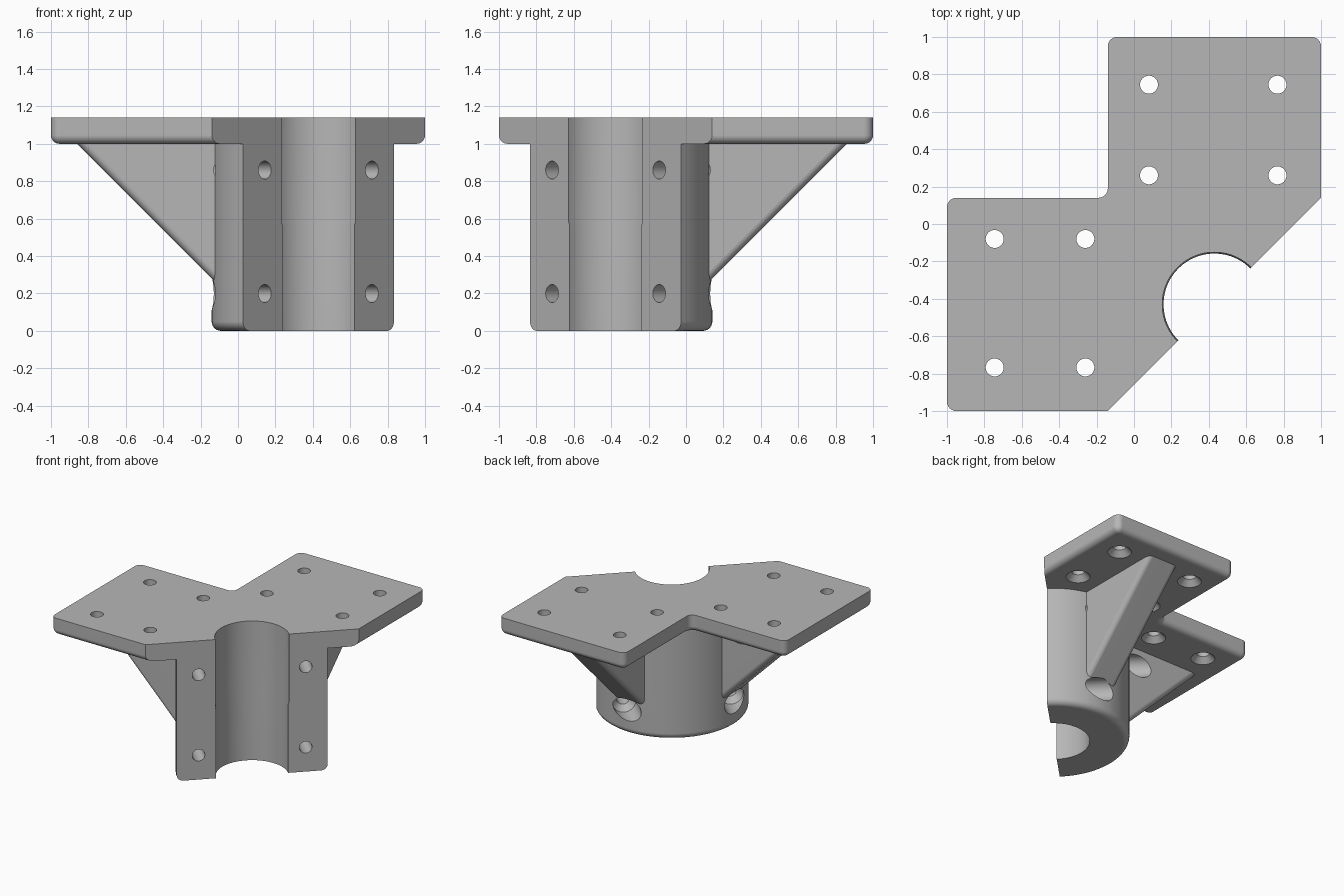
import bpy
import bmesh
from math import cos, sin, pi, radians
from mathutils import Matrix, Vector

if "Cube" in bpy.data.objects:
    bpy.data.objects.remove(bpy.data.objects["Cube"])

TOP, UNDER = 1.14, 1.0          # plate top and underside
C = 0.43                        # socket axis at (C, -C)
FILLET = 0.05
FACE_DIR = Vector((1, -1, 0)).normalized()
ALONG = Vector((1, 1, 0)).normalized()
AXIS = Vector((C, -C, 0))
# Reflection that swaps the two wings of the bracket
SWAP = Matrix(((0, -1, 0, 0), (-1, 0, 0, 0), (0, 0, 1, 0), (0, 0, 0, 1)))

grey = bpy.data.materials.new("plain_grey")
grey.use_nodes = True
grey.diffuse_color = (0.47, 0.47, 0.47, 1)
grey.node_tree.nodes["Principled BSDF"].inputs["Base Color"].default_value = grey.diffuse_color


def finish(name, bm, matrix=Matrix()):
    bm.transform(matrix)
    bmesh.ops.recalc_face_normals(bm, faces=bm.faces)
    mesh = bpy.data.meshes.new(name)
    bm.to_mesh(mesh)
    bm.free()
    mesh.materials.append(grey)
    obj = bpy.data.objects.new(name, mesh)
    bpy.context.collection.objects.link(obj)
    return obj


def prism(outline, depth):
    bm = bmesh.new()
    low = [bm.verts.new((x, y, 0)) for x, y in outline]
    high = [bm.verts.new((x, y, depth)) for x, y in outline]
    bm.faces.new(low)
    bm.faces.new(high)
    for i in range(len(low)):
        j = (i + 1) % len(low)
        bm.faces.new((low[i], low[j], high[j], high[i]))
    bmesh.ops.recalc_face_normals(bm, faces=bm.faces)
    return bm


def round_edges(bm, radius, rule):
    edges = [e for e in bm.edges if rule(*[v.co for v in e.verts])]
    bmesh.ops.bevel(bm, geom=edges, offset=radius, segments=6, profile=0.5,
                    affect='EDGES', clamp_overlap=False)


def lathe(name, profile, matrix=Matrix(), sides=40):
    bm = bmesh.new()
    rings = [[bm.verts.new((r * cos(2 * pi * i / sides), r * sin(2 * pi * i / sides), h))
              for i in range(sides)] for r, h in profile]
    for a, b in zip(rings, rings[1:]):
        for i in range(sides):
            j = (i + 1) % sides
            bm.faces.new((a[i], a[j], b[j], b[i]))
    bm.faces.new(rings[0])
    bm.faces.new(rings[-1])
    return finish(name, bm, matrix)


def combine(target, tool, operation):
    mod = target.modifiers.new(operation, 'BOOLEAN')
    mod.operation, mod.solver, mod.object = operation, 'EXACT', tool
    bpy.context.view_layer.objects.active = target
    bpy.ops.object.modifier_apply(modifier=mod.name)
    bpy.data.objects.remove(tool)


# Two-winged mounting plate with rounded corners and a rounded lower rim
outline = [(-1, -1), (1, -1), (1, 1), (-0.14, 1), (-0.14, 0.14), (-1, 0.14)]
bm = prism(outline, TOP - UNDER)
round_edges(bm, FILLET, lambda a, b: abs(a.z - b.z) > 0.1)
round_edges(bm, FILLET - 0.004, lambda a, b: max(a.z, b.z) < 0.001)
bracket = finish("corner_bracket", bm, Matrix.Translation((0, 0, UNDER)))

# Round socket body with a filleted foot
R = 0.571
foot = [(R - FILLET * (1 - sin(t * pi / 12)), FILLET * (1 - cos(t * pi / 12)))
        for t in range(7)]
socket = lathe("socket", foot + [(R, UNDER + 0.06)], Matrix.Translation(AXIS), 96)
combine(bracket, socket, 'UNION')

# Sloping ribs under each wing
T = 0.28
upright = Matrix(((1, 0, 0, 0), (0, 0, 1, -C - T / 2), (0, 1, 0, 0), (0, 0, 0, 1)))
for name, side in (("left_rib", Matrix()), ("right_rib", SWAP)):
    bm = prism([(-0.91, 1.05), (0, 0.14), (0, 1.05)], T)
    round_edges(bm, 0.04, lambda a, b: abs((a - b).normalized().dot(FACE_DIR)) > 0.99)
    combine(bracket, finish(name, bm, side @ upright), 'UNION')

# Diagonal mating face
bm = bmesh.new()
bmesh.ops.create_cube(bm, size=4)
cutter = finish("face_cutter", bm,
                Matrix.Translation(AXIS + 2 * FACE_DIR) @ Matrix.Rotation(pi / 4, 4, 'Z'))
combine(bracket, cutter, 'DIFFERENCE')

# Pipe bore with a tiny seating step halfway up
bore = [(0.272, -0.2), (0.272, 0.565), (0.279, 0.58), (0.279, 1.4)]
combine(bracket, lathe("bore_cutter", bore, Matrix.Translation(AXIS), 96), 'DIFFERENCE')

# Countersunk screw holes through the plate
sink = [(0.048, -0.1), (0.048, 0.095), (0.105, 0.155)]
down = Matrix.Rotation(pi, 4, 'X')
for x in (-0.745, -0.26):
    for y in (-0.08, -0.767):
        for side in (Matrix(), SWAP):
            place = Matrix.Translation(side @ Vector((x, y, TOP))) @ down
            combine(bracket, lathe("plate_hole", sink, place), 'DIFFERENCE')

# Clamp bolt holes, counterbored from the back
bolt = [(0.048, -0.1), (0.048, 0.2), (0.09, 0.25), (0.09, 1.0)]
turn = (-FACE_DIR).to_track_quat('Z', 'Y').to_matrix().to_4x4()
for offset in (-0.405, 0.405):
    for z in (0.2, 0.86):
        spot = AXIS + offset * ALONG + Vector((0, 0, z))
        combine(bracket, lathe("bolt_hole", bolt, Matrix.Translation(spot) @ turn), 'DIFFERENCE')

# Smooth curves, crisp edges
bpy.ops.object.select_all(action='DESELECT')
bracket.select_set(True)
bpy.context.view_layer.objects.active = bracket
bpy.ops.object.shade_smooth_by_angle(angle=radians(30))
weighted = bracket.modifiers.new("weighted_normals", 'WEIGHTED_NORMAL')
weighted.keep_sharp = True
